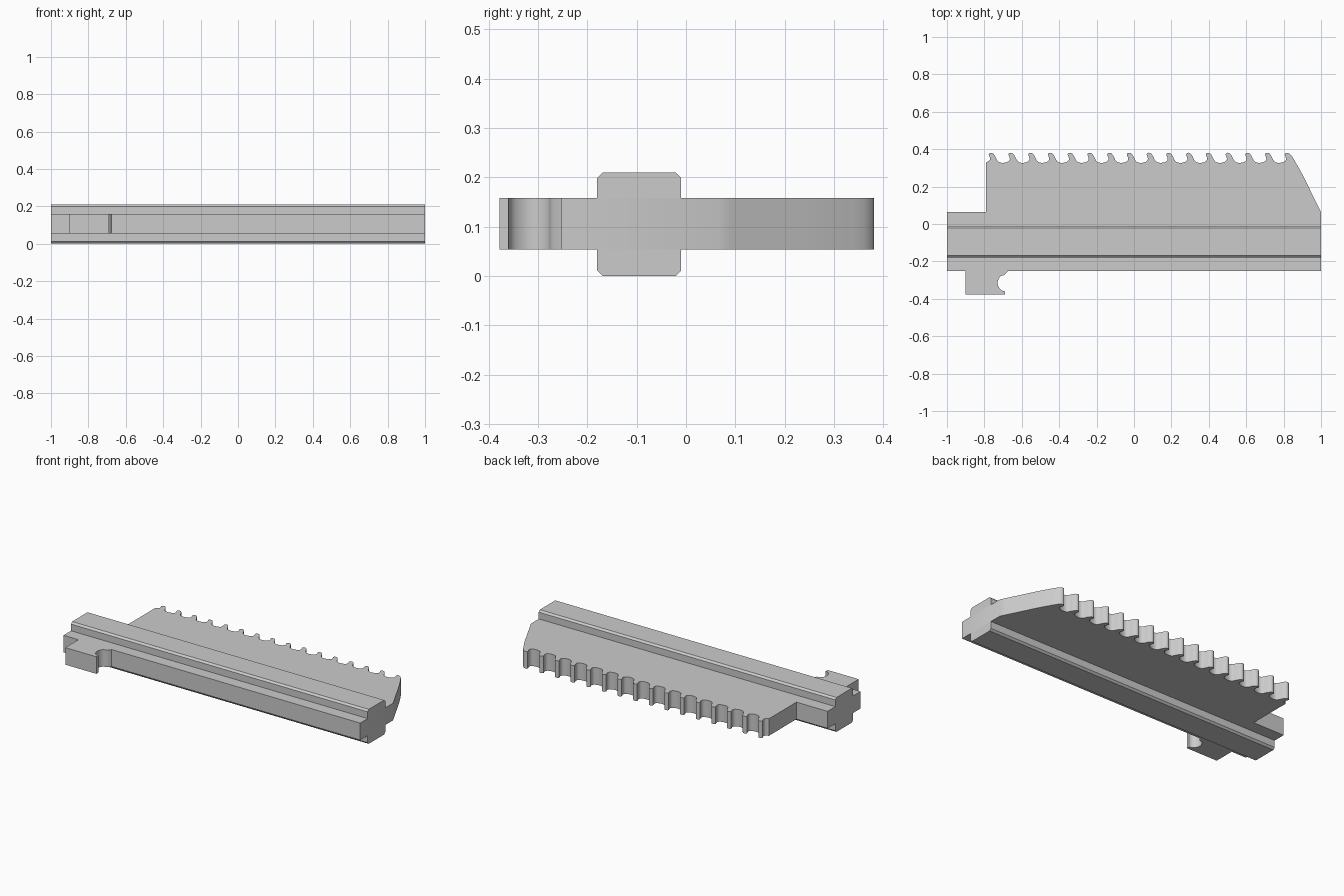
import bpy, bmesh, math
from mathutils import Vector

if "Cube" in bpy.data.objects:
    bpy.data.objects.remove(bpy.data.objects["Cube"], do_unlink=True)

grey = bpy.data.materials.new("plain grey")
grey.use_nodes = True
grey.diffuse_color = (0.6, 0.6, 0.6, 1)
grey.node_tree.nodes["Principled BSDF"].inputs["Base Color"].default_value = (0.6, 0.6, 0.6, 1)


def prism(name, points, offset, smooth=False):
    """Extrude a closed outline of 3D points along an offset."""
    bm = bmesh.new()
    face = bm.faces.new([bm.verts.new(p) for p in points])
    result = bmesh.ops.extrude_face_region(bm, geom=[face], use_keep_orig=True)
    moved = [v for v in result["geom"] if isinstance(v, bmesh.types.BMVert)]
    bmesh.ops.translate(bm, verts=moved, vec=Vector(offset))
    bmesh.ops.recalc_face_normals(bm, faces=bm.faces)
    mesh = bpy.data.meshes.new(name)
    bm.to_mesh(mesh)
    bm.free()
    mesh.materials.append(grey)
    obj = bpy.data.objects.new(name, mesh)
    bpy.context.collection.objects.link(obj)
    if smooth:
        bpy.ops.object.select_all(action="DESELECT")
        obj.select_set(True)
        bpy.context.view_layer.objects.active = obj
        bpy.ops.object.shade_smooth_by_angle(angle=math.radians(40))
    return obj


def curve(points, steps=3):
    """Smooth Catmull-Rom path through the points."""
    pts = [points[0]] + points + [points[-1]]
    path = []
    for a, b, c, d in zip(pts, pts[1:], pts[2:], pts[3:]):
        a, b, c, d = map(Vector, (a, b, c, d))
        for i in range(steps):
            t = i / steps
            path.append((2 * b + (c - a) * t + (2 * a - 5 * b + 4 * c - d) * t * t
                         + (3 * b - a - 3 * c + d) * t ** 3) / 2)
    return path + [Vector(points[-1])]


LOW, HIGH, TOP = 0.054, 0.158, 0.21
TEETH, PITCH, FIRST = 16, 0.1055, -0.777

# Hooked teeth: crest, sloping back, round gullet, then the next hook
tooth = [(0, 0.374), (0.012, 0.381), (0.025, 0.376), (0.036, 0.36), (0.044, 0.343),
         (0.055, 0.331), (0.072, 0.327), (0.092, 0.329), (0.107, 0.336),
         (0.113, 0.347), (0.11, 0.36)]
edge = [(-0.79, 0.33), (-0.775, 0.338), (-0.769, 0.347), (-0.772, 0.36)]
for n in range(TEETH):
    count = 3 if n == TEETH - 1 else len(tooth)
    edge += [(FIRST + n * PITCH + x, y) for x, y in tooth[:count]]
nose = curve([(0.845, 0.362), (0.895, 0.275), (0.945, 0.175), (1, 0.065)])

# Round notch in the foot
notch = curve([(-0.69, -0.36), (-0.712, -0.352), (-0.727, -0.328), (-0.728, -0.304),
               (-0.714, -0.28), (-0.692, -0.272), (-0.675, -0.252)])

outline = [(-1, 0.065), (-0.79, 0.065)] + curve(edge, 2) + nose + [(1, -0.252)]
outline += list(reversed(notch))
outline += [(-0.69, -0.378), (-0.9, -0.378), (-0.9, -0.252), (-1, -0.252)]
prism("toothed_plate", [(p[0], p[1], LOW) for p in outline], (0, 0, HIGH - LOW), True)

# Chamfered rails above and below the plate
for name, base, tip in (("upper_rail", HIGH, TOP), ("lower_rail", LOW, 0)):
    bevel = 0.011 if tip > base else -0.011
    section = [(-0.18, base), (-0.18, tip - bevel), (-0.169, tip),
               (-0.021, tip), (-0.01, tip - bevel), (-0.01, base)]
    prism(name, [(-1, y, z) for y, z in section], (2, 0, 0))
